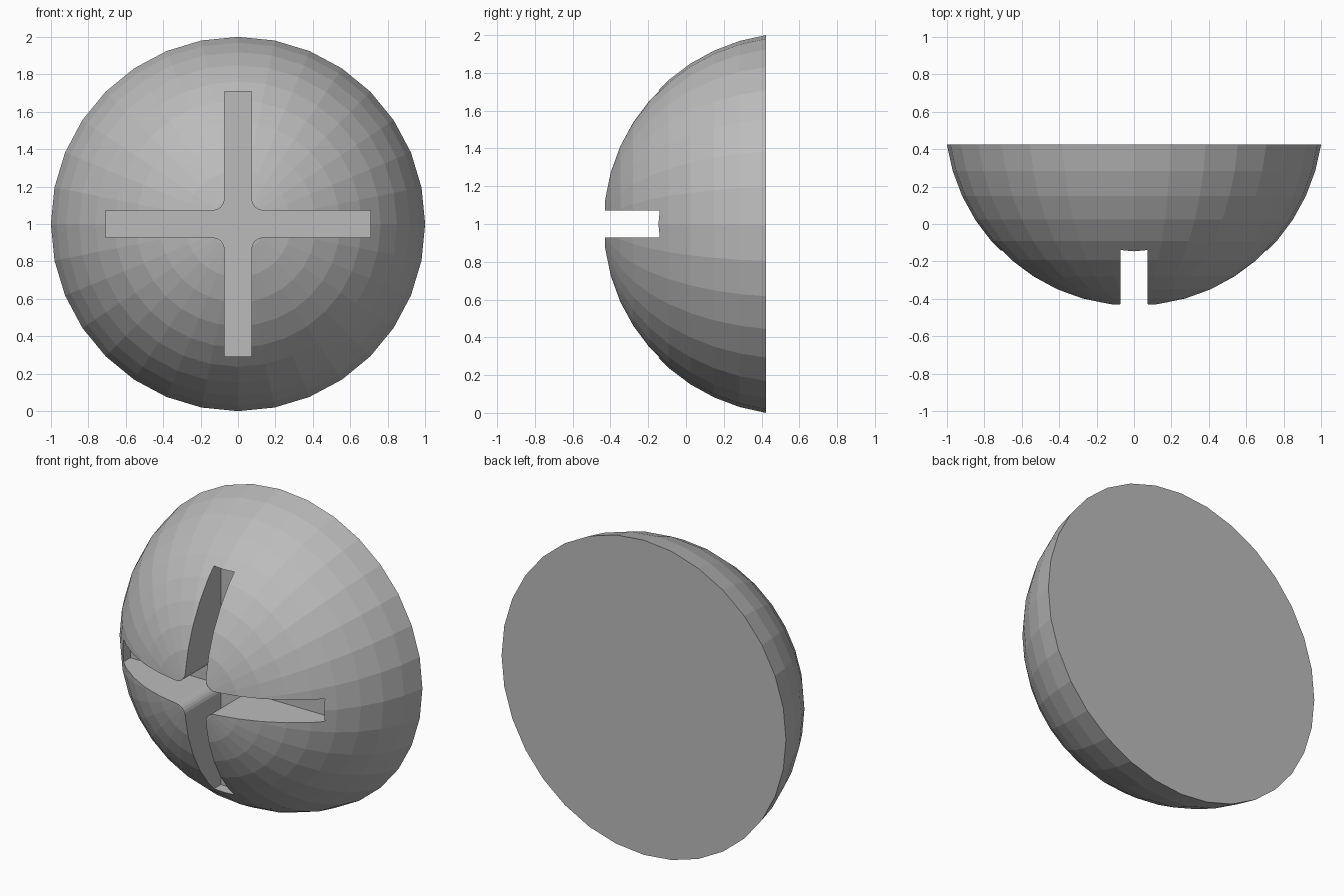
import bpy, bmesh
from math import sin, cos, asin, pi
from mathutils import Matrix

if "Cube" in bpy.data.objects:
    bpy.data.objects.remove(bpy.data.objects["Cube"])

BACK, CENTRE_Y = 0.424, 0.572          # flat back plane, centre of dome curvature
RADIUS = (1 + (CENTRE_Y - BACK) ** 2) ** 0.5
SEGMENTS, RINGS = 32, 10
HALF_W, REACH, FILLET, FLOOR = 0.072, 0.708, 0.063, -0.07

steel = bpy.data.materials.new("grey steel")
steel.use_nodes = True
GREY = (0.5, 0.5, 0.5, 1)
steel.diffuse_color = GREY
steel.node_tree.nodes["Principled BSDF"].inputs["Base Color"].default_value = GREY


def make_object(name, bm):
    bmesh.ops.recalc_face_normals(bm, faces=bm.faces)
    mesh = bpy.data.meshes.new(name)
    bm.to_mesh(mesh)
    bm.free()
    mesh.materials.append(steel)
    obj = bpy.data.objects.new(name, mesh)
    bpy.context.collection.objects.link(obj)
    return obj


# Dome: an arc spun round the y axis, closed with a flat back
bm = bmesh.new()
edge_angle = asin(1 / RADIUS)
arc = []
for i in range(RINGS + 1):
    a = edge_angle * i / RINGS
    arc.append(bm.verts.new((RADIUS * sin(a), CENTRE_Y - RADIUS * cos(a), 1)))
profile = [bm.edges.new(pair) for pair in zip(arc, arc[1:])]
bmesh.ops.spin(bm, geom=arc + profile, cent=(0, 0, 1), axis=(0, 1, 0),
               angle=2 * pi, steps=SEGMENTS)
bmesh.ops.remove_doubles(bm, verts=bm.verts, dist=0.0001)
bmesh.ops.holes_fill(bm, edges=[e for e in bm.edges if e.is_boundary], sides=0)
dome = make_object("screw_head", bm)

# Cross cutter: one quarter outline with a rounded inner corner, turned four times
quarter = [(REACH, -HALF_W), (REACH, HALF_W)]
for i in range(7):
    a = pi / 2 * i / 6
    quarter.append((HALF_W + FILLET * (1 - sin(a)), HALF_W + FILLET * (1 - cos(a))))
bm = bmesh.new()
outline = []
for k in range(4):
    c, s = cos(k * pi / 2), sin(k * pi / 2)
    outline += [bm.verts.new((c * x - s * z, FLOOR, 1 + s * x + c * z)) for x, z in quarter]
base = bm.faces.new(outline)
grown = bmesh.ops.extrude_face_region(bm, geom=[base], use_keep_orig=True)
front = [v for v in grown["geom"] if isinstance(v, bmesh.types.BMVert)]
bmesh.ops.translate(bm, verts=front, vec=(0, -1, 0))
cutter = make_object("cross_cutter", bm)
cutter.hide_render = True

# Cut the cross recess, then drop the cutter
cut = dome.modifiers.new("cross_recess", "BOOLEAN")
cut.operation = "DIFFERENCE"
cut.solver = "EXACT"
cut.object = cutter
bpy.context.view_layer.objects.active = dome
dome.select_set(True)
bpy.ops.object.modifier_apply(modifier=cut.name)
bpy.data.objects.remove(cutter)
